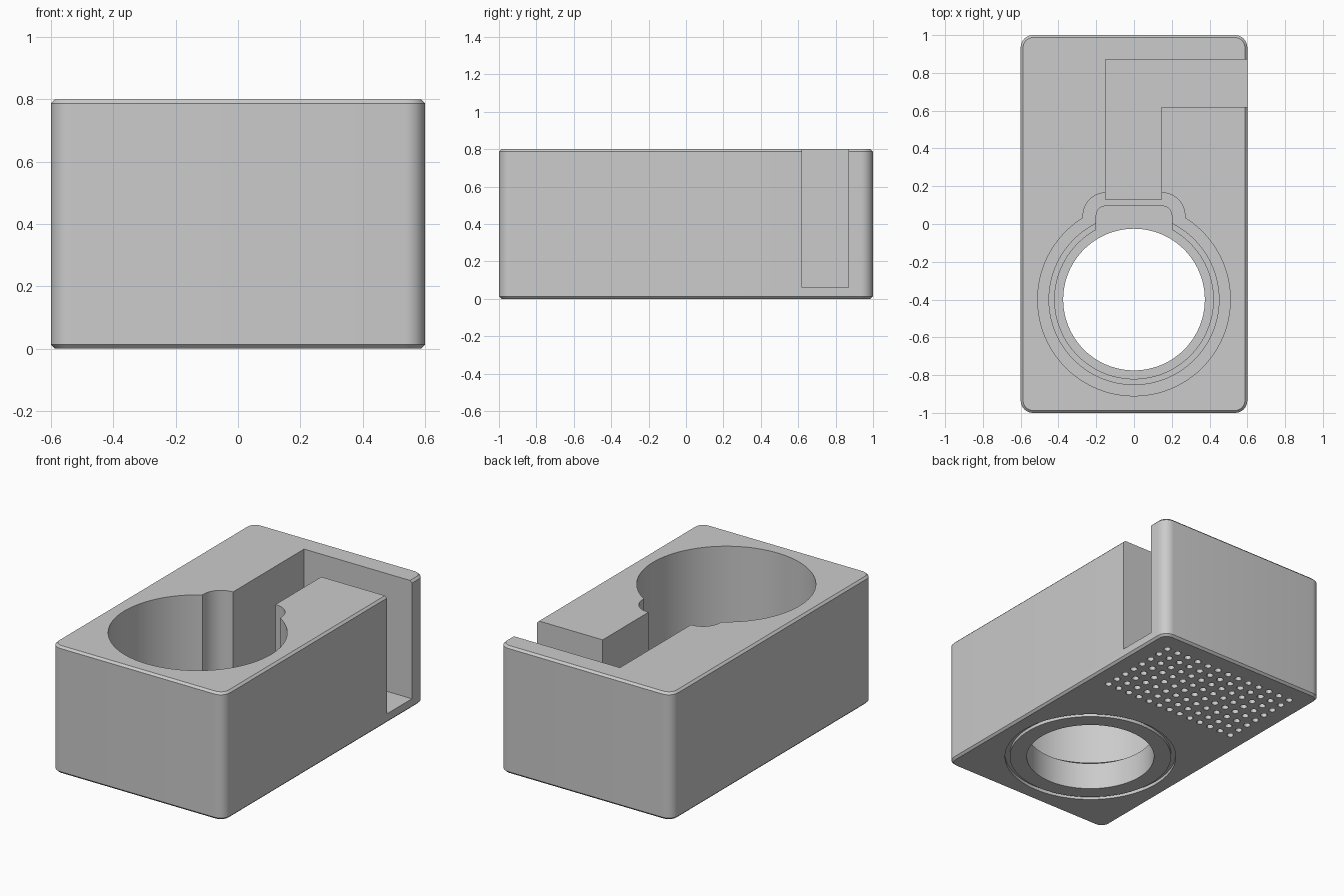
import bpy, bmesh
from math import cos, sin, pi

old = bpy.data.objects.get("Cube")
if old:
    bpy.data.objects.remove(old, do_unlink=True)

grey = bpy.data.materials.new("light grey")
grey.use_nodes = True
colour = (0.6, 0.6, 0.6, 1)
grey.diffuse_color = colour
grey.node_tree.nodes["Principled BSDF"].inputs["Base Color"].default_value = colour


def circle(r, cx=0, cy=-0.4, n=96):
    return [(cx + r * cos(2 * pi * i / n), cy + r * sin(2 * pi * i / n)) for i in range(n)]


def rounded(x0, x1, y0, y1, r, steps=8):
    pts = []
    corners = [(x1 - r, y1 - r), (x0 + r, y1 - r), (x0 + r, y0 + r), (x1 - r, y0 + r)]
    for k, (cx, cy) in enumerate(corners):
        for i in range(steps + 1):
            a = pi / 2 * (k + i / steps)
            pts.append((cx + r * cos(a), cy + r * sin(a)))
    return pts


def loft(bm, layers, ring=False):
    """Join stacked outlines (points, z); cap the ends or close into a ring."""
    loops = [[bm.verts.new((x, y, z)) for x, y in pts] for pts, z in layers]
    pairs = list(zip(loops, loops[1:]))
    if ring:
        pairs.append((loops[-1], loops[0]))
    else:
        bm.faces.new(loops[0][::-1])
        bm.faces.new(loops[-1])
    for a, b in pairs:
        n = len(a)
        for i in range(n):
            j = (i + 1) % n
            bm.faces.new((a[i], a[j], b[j], b[i]))


def make(name, solids, ring=False):
    bm = bmesh.new()
    for layers in solids:
        loft(bm, layers, ring)
    bmesh.ops.recalc_face_normals(bm, faces=bm.faces)
    mesh = bpy.data.meshes.new(name)
    bm.to_mesh(mesh)
    bm.free()
    mesh.materials.append(grey)
    obj = bpy.data.objects.new(name, mesh)
    bpy.context.collection.objects.link(obj)
    return obj


# Block with rounded corners and small chamfers
c = 0.013
outer = rounded(-0.6, 0.6, -1, 1, 0.065)
inner = rounded(-0.6 + c, 0.6 - c, -1 + c, 1 - c, 0.065 - c)
body = make("holder_body", [[(inner, 0), (outer, c), (outer, 0.8 - c), (inner, 0.8)]])
bpy.context.view_layer.objects.active = body
body.select_set(True)


def cut(name, solids, ring=False):
    tool = make(name, solids, ring)
    tool.hide_render = True
    mod = body.modifiers.new(name, "BOOLEAN")
    mod.operation = "DIFFERENCE"
    mod.solver = "EXACT"
    mod.object = tool
    bpy.ops.object.modifier_apply(modifier=mod.name)
    bpy.data.objects.remove(tool, do_unlink=True)


TOP = 0.9
# Stepped round well, from the wide bore to the through hole
for name, r, floor in [("bore", 0.51, 0.22), ("upper_step", 0.45, 0.2),
                       ("lower_step", 0.42, 0.17), ("through_hole", 0.375, -0.1)]:
    cut(name, [[(circle(r), floor), (circle(r), TOP)]])

# Rounded bays behind the well
for name, w, back, r, floor in [("outer_bay", 0.27, 0.165, 0.12, 0.22),
                                ("inner_bay", 0.2, 0.095, 0.05, 0.17)]:
    bay = rounded(-w, w, -0.25, back, r)
    cut(name, [[(bay, floor), (bay, TOP)]])

# L-shaped cable channel leaving through the left side
path = [(-0.15, 0.13), (0.145, 0.13), (0.145, 0.62), (0.7, 0.62), (0.7, 0.87), (-0.15, 0.87)]
cut("cable_channel", [[(path, 0.06), (path, TOP)]])

# Ring groove under the well
cut("base_groove", [[(circle(0.503), -0.05), (circle(0.503), 0.02),
                     (circle(0.475), 0.02), (circle(0.475), -0.05)]], ring=True)

# Grid of small blind holes in the underside
holes = []
for i in range(13):
    for j in range(8):
        dot = circle(0.021, -0.468 + 0.078 * i, 0.325 + 0.077 * j, 12)
        holes.append([(dot, -0.05), (dot, 0.035)])
cut("base_holes", holes)

bpy.ops.object.shade_smooth_by_angle(angle=pi / 6)
